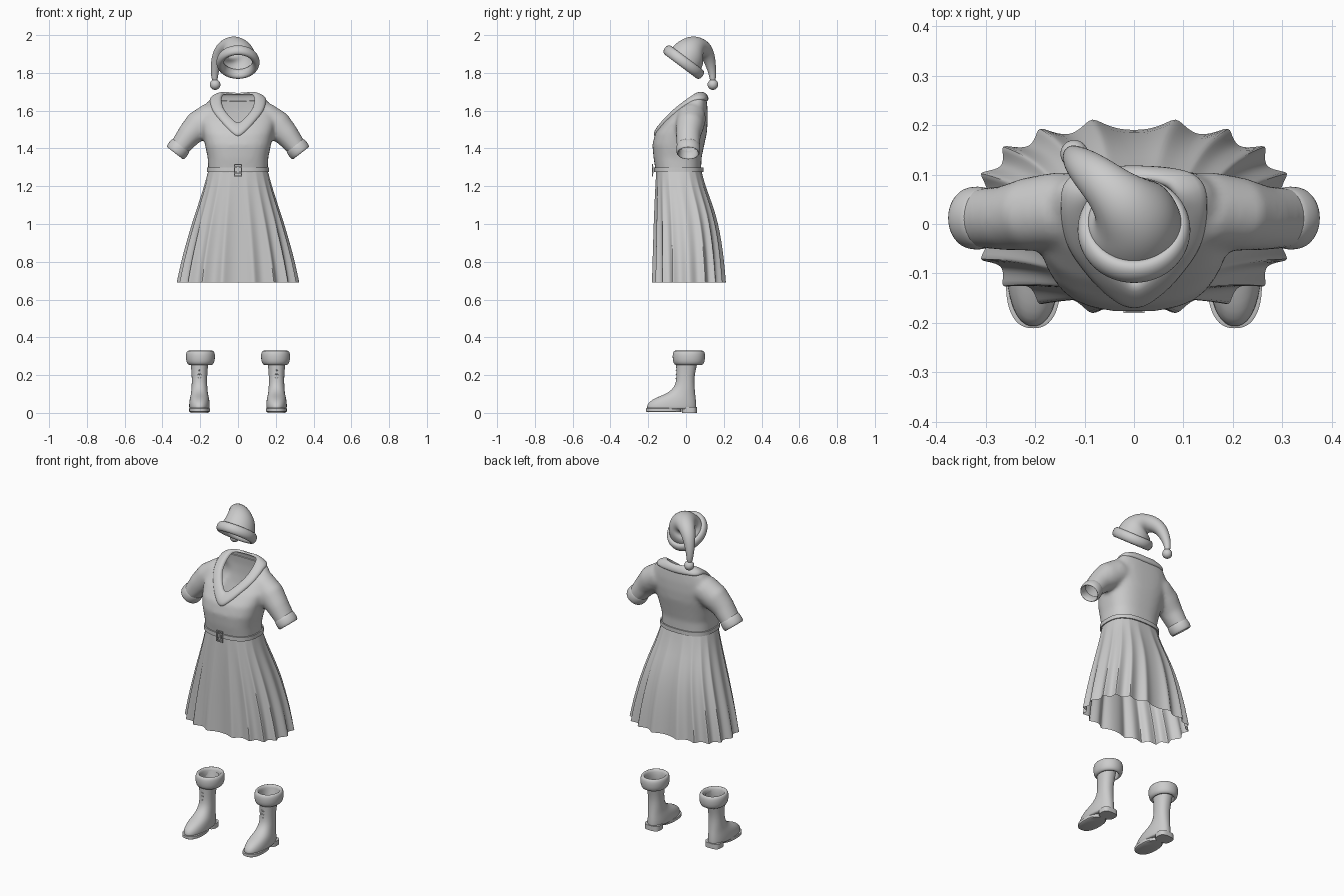
import bpy
import bmesh
from math import cos, sin, pi, radians
from mathutils import Vector, Matrix
from mathutils.bvhtree import BVHTree

if "Cube" in bpy.data.objects:
    bpy.data.objects.remove(bpy.data.objects["Cube"], do_unlink=True)

grey = bpy.data.materials.new("plain_grey")
grey.use_nodes = True
grey.diffuse_color = (0.6, 0.6, 0.6, 1)
grey.node_tree.nodes["Principled BSDF"].inputs["Base Color"].default_value = (0.6, 0.6, 0.6, 1)


# ---- helpers ----
def spow(v, e):
    return (1 if v >= 0 else -1) * abs(v) ** e


def oval(z, hw, front, back, cx=0, p=2.6, n=48, pleat=0):
    """Horizontal superellipse ring, optionally pleated."""
    pts = []
    for i in range(n):
        a = 2 * pi * i / n
        k = pleat * (1 - 1.7 * abs(cos(9 * (a - pi / 2))))
        x = (hw + k) * spow(cos(a), 2 / p)
        y = (front + back) / 2 + ((back - front) / 2 + k) * spow(sin(a), 2 / p)
        pts.append(Vector((cx + x, y, z)))
    return pts


def tilted(center, axis, ru, rw, ref, n=28):
    """Ellipse ring square to an axis; ru lies along ref."""
    axis = Vector(axis).normalized()
    w = axis.cross(Vector(ref)).normalized()
    u = w.cross(axis)
    return [Vector(center) + u * (ru * cos(2 * pi * i / n)) + w * (rw * sin(2 * pi * i / n))
            for i in range(n)]


def sweep(pts, radii, ref, n=28):
    """Rings along a path; each radius is a (ru, rw) pair."""
    pts = [Vector(p) for p in pts]
    last = len(pts) - 1
    return [tilted(p, pts[min(i + 1, last)] - pts[max(i - 1, 0)], *radii[i], ref, n)
            for i, p in enumerate(pts)]


def loft(bm, rings, caps="", loop=False):
    vs = [[bm.verts.new(p) for p in r] for r in rings]
    n = len(rings[0])
    for i in range(len(vs) if loop else len(vs) - 1):
        a, b = vs[i], vs[(i + 1) % len(vs)]
        for j in range(n):
            bm.faces.new((a[j], a[(j + 1) % n], b[(j + 1) % n], b[j]))
    if "s" in caps:
        bm.faces.new(vs[0])
    if "e" in caps:
        bm.faces.new(vs[-1])


def box(bm, center, size):
    bmesh.ops.create_cube(bm, size=1, matrix=Matrix.Translation(center) @ Matrix.Diagonal((*size, 1)))


def finish(name, bm, subdiv=0, angle=50, recalc=True):
    if recalc:
        bmesh.ops.recalc_face_normals(bm, faces=bm.faces)
    me = bpy.data.meshes.new(name)
    bm.to_mesh(me)
    bm.free()
    me.shade_smooth()
    me.set_sharp_from_angle(angle=radians(angle))
    me.materials.append(grey)
    ob = bpy.data.objects.new(name, me)
    bpy.context.collection.objects.link(ob)
    if subdiv:
        m = ob.modifiers.new("subdivision", "SUBSURF")
        m.levels = m.render_levels = subdiv
    return ob


def part(name, rings, caps="", loop=False, subdiv=0, angle=50):
    bm = bmesh.new()
    loft(bm, rings, caps, loop)
    return finish(name, bm, subdiv, angle)


# ---- bodice: torso and sleeves fused, then opened ----
TORSO = [(1.24, .157, -.155, .085), (1.28, .157, -.16, .08), (1.35, .16, -.172, .082),
         (1.42, .175, -.178, .097), (1.48, .186, -.163, .11), (1.54, .2, -.118, .115),
         (1.6, .192, -.062, .115), (1.65, .158, -.002, .11), (1.692, .112, .058, .102)]
SLEEVE_END = Vector((.325, .012, 1.386))
bm = bmesh.new()
loft(bm, [oval(*t) for t in TORSO], "se")
for s in (-1, 1):
    path = [(.08 * s, .03, 1.57), (.15 * s, .028, 1.56), (.21 * s, .02, 1.52),
            (.26 * s, .012, 1.47), (SLEEVE_END.x * s, SLEEVE_END.y, SLEEVE_END.z)]
    loft(bm, sweep(path, [(.07, .07), (.078, .08), (.075, .08), (.066, .065), (.06, .05)], (0, 1, 0)), "se")
body = finish("bodice", bm)
rm = body.modifiers.new("fuse", "REMESH")
rm.mode, rm.voxel_size = "VOXEL", .011
sm = body.modifiers.new("soften", "SMOOTH")
sm.factor, sm.iterations = .5, 8
dg = bpy.context.evaluated_depsgraph_get()
fused = bpy.data.meshes.new_from_object(body.evaluated_get(dg))
bpy.data.objects.remove(body, do_unlink=True)
bm = bmesh.new()
bm.from_mesh(fused)
bm.normal_update()
surface = BVHTree.FromBMesh(bm)
slope = Vector((.61, 0, -.79))


def is_open(f):
    c = f.calc_center_median()
    neck = .105 * min(1, max(0, (c.z - 1.515) / .1)) ** .6
    at_neck = c.z > 1.5 and abs(c.x) < neck and c.y < .09
    at_cuff = (Vector((abs(c.x), c.y, c.z)) - SLEEVE_END).dot(slope) > -.012 and abs(c.x) > .24
    return at_neck or at_cuff or c.z < 1.262


bmesh.ops.delete(bm, geom=[f for f in bm.faces if is_open(f)], context="FACES")
finish("bodice", bm, angle=80, recalc=False)


# ---- collar: padded band laid on the bodice ----
def closed_curve(half, steps=5):
    pts = [Vector(p) for p in half]
    pts += [Vector((-p.x, p.y, p.z)) for p in pts[-2:0:-1]]
    n, out = len(pts), []
    for i in range(n):
        a, b, c, d = (pts[(i + k) % n] for k in (-1, 0, 1, 2))
        for j in range(steps):
            t = j / steps
            out.append(b + (c - a) * (t / 2) + (a * 2 - b * 5 + c * 4 - d) * (t * t / 2)
                       + (b * 3 - a - c * 3 + d) * (t ** 3 / 2))
    return out


inner = closed_curve([(0, -.118, 1.537), (.035, -.095, 1.56), (.07, -.05, 1.6), (.085, -.01, 1.64),
                      (.085, .04, 1.675), (.065, .075, 1.69), (0, .088, 1.695)])
outer = closed_curve([(0, -.172, 1.465), (.05, -.15, 1.5), (.1, -.1, 1.555), (.135, -.045, 1.6),
                      (.147, .03, 1.645), (.12, .1, 1.655), (0, .118, 1.65)])
rings = []
for u, lift in ((0, -.004), (.06, .008), (.3, .013), (.7, .013), (.94, .008), (1, -.004)):
    ring = []
    for a, b in zip(inner, outer):
        loc, nor, _, _ = surface.find_nearest(a.lerp(b, u))
        ring.append(loc + nor * lift)
    rings.append(ring)
part("collar", rings, subdiv=1, angle=80)

# ---- sleeve cuffs ----
for s, side in ((1, "left"), (-1, "right")):
    axis = Vector((slope.x * s, 0, slope.z))
    end = Vector((SLEEVE_END.x * s, SLEEVE_END.y, SLEEVE_END.z))
    prof = [(-.045, .05), (-.04, .057), (-.015, .061), (.01, .059), (.016, .052), (.01, .046), (-.02, .044)]
    part(side + "_sleeve_cuff",
         [tilted(end + axis * d, axis, r + .004, r, (0, 1, 0)) for d, r in prof], loop=True, subdiv=1, angle=80)

# ---- pleated skirt ----
SKIRT = [(1.29, .155, -.158, .08), (1.2, .177, -.162, .102), (1.1, .208, -.165, .14),
         (1.0, .239, -.167, .167), (.9, .266, -.168, .183), (.8, .291, -.169, .194), (.69, .312, -.17, .201)]
part("skirt", [oval(*t, n=144, pleat=.016 * (1.29 - t[0]) / .6) for t in SKIRT], subdiv=1, angle=80)

# ---- belt and buckle ----
part("belt", [oval(z, .158 + d, -.163 - d, .085 + d, n=72)
              for z, d in ((1.274, 0), (1.274, .007), (1.298, .007), (1.298, 0))], loop=True, angle=40)
bm = bmesh.new()
for s in (-1, 1):
    box(bm, (.018 * s, -.177, 1.285), (.006, .006, .066))
    box(bm, (0, -.177, 1.285 + .03 * s), (.042, .006, .006))
    box(bm, (0, -.175, 1.285 + .016 * s), (.03, .006, .005))
box(bm, (0, -.174, 1.285), (.008, .006, .036))
finish("belt_buckle", bm, angle=30)

# ---- boots ----
BOOT = [(.31, .053, -.055, .07), (.25, .045, -.052, .057), (.19, .04, -.05, .043), (.14, .041, -.056, .045),
        (.105, .044, -.095, .048), (.088, .048, -.14, .05), (.07, .052, -.18, .052), (.045, .055, -.207, .054),
        (.022, .054, -.208, .054), (.02, .051, -.204, .051)]
CUFF = [(.252, .06), (.262, .072), (.285, .077), (.315, .077), (.33, .07), (.33, .056), (.3, .05), (.255, .05)]
for s, side in ((1, "left"), (-1, "right")):
    cx = .204 * s
    part(side + "_boot", [oval(*t, cx=cx, p=2.2) for t in BOOT], "e", subdiv=1, angle=70)
    part(side + "_boot_cuff", [oval(z, r, .015 - r - .009, .015 + r + .009, cx=.199 * s, p=2.1)
                               for z, r in CUFF], loop=True, subdiv=1, angle=80)
    bm = bmesh.new()
    loft(bm, [oval(z, .055 - i, -.211 + i, -.025, cx=cx, p=2.4)
              for z, i in ((.004, .006), (.008, 0), (.024, 0), (.026, .004))], "se")
    loft(bm, [oval(z, .048, -.022, .058, cx=cx, p=3) for z in (0, .03)], "se")
    finish(side + "_boot_sole", bm, angle=40)
    # criss-cross laces
    bm = bmesh.new()
    for row in range(4):
        z = .16 + row * .022
        for k in (-1, 1):
            pts = [(cx - .02, -.043, z - .008 * k), (cx, -.053, z), (cx + .02, -.043, z + .008 * k)]
            loft(bm, sweep(pts, [(.0025, .0025)] * 3, (0, 0, 1), 6), "se")
    finish(side + "_boot_laces", bm)

# ---- hat: drooping cone, padded brim and bobble ----
HAT = [((0, -.014, 1.852), .1), ((0, .008, 1.887), .096), ((-.006, .028, 1.918), .083),
       ((-.028, .052, 1.94), .064), ((-.065, .086, 1.935), .049), ((-.1, .116, 1.9), .038),
       ((-.119, .132, 1.84), .027), ((-.125, .141, 1.79), .019), ((-.122, .142, 1.75), .014)]
part("hat", sweep([p for p, _ in HAT], [(r, r) for _, r in HAT], (1, 0, 0)), "e", subdiv=2, angle=80)
up = Vector((0, .6, .8))
rings = []
for i in range(10):
    a = 2 * pi * i / 10
    r = .1 + .021 * cos(a)
    rings.append(tilted(Vector((0, -.012, 1.857)) + up * (.03 * sin(a)), up, r - .005, r + .006, (1, 0, 0), 36))
part("hat_brim", rings, loop=True, subdiv=1, angle=80)
bm = bmesh.new()
bmesh.ops.create_uvsphere(bm, u_segments=24, v_segments=16, radius=.028,
                          matrix=Matrix.Translation((-.121, .142, 1.738)))
finish("hat_bobble", bm)
